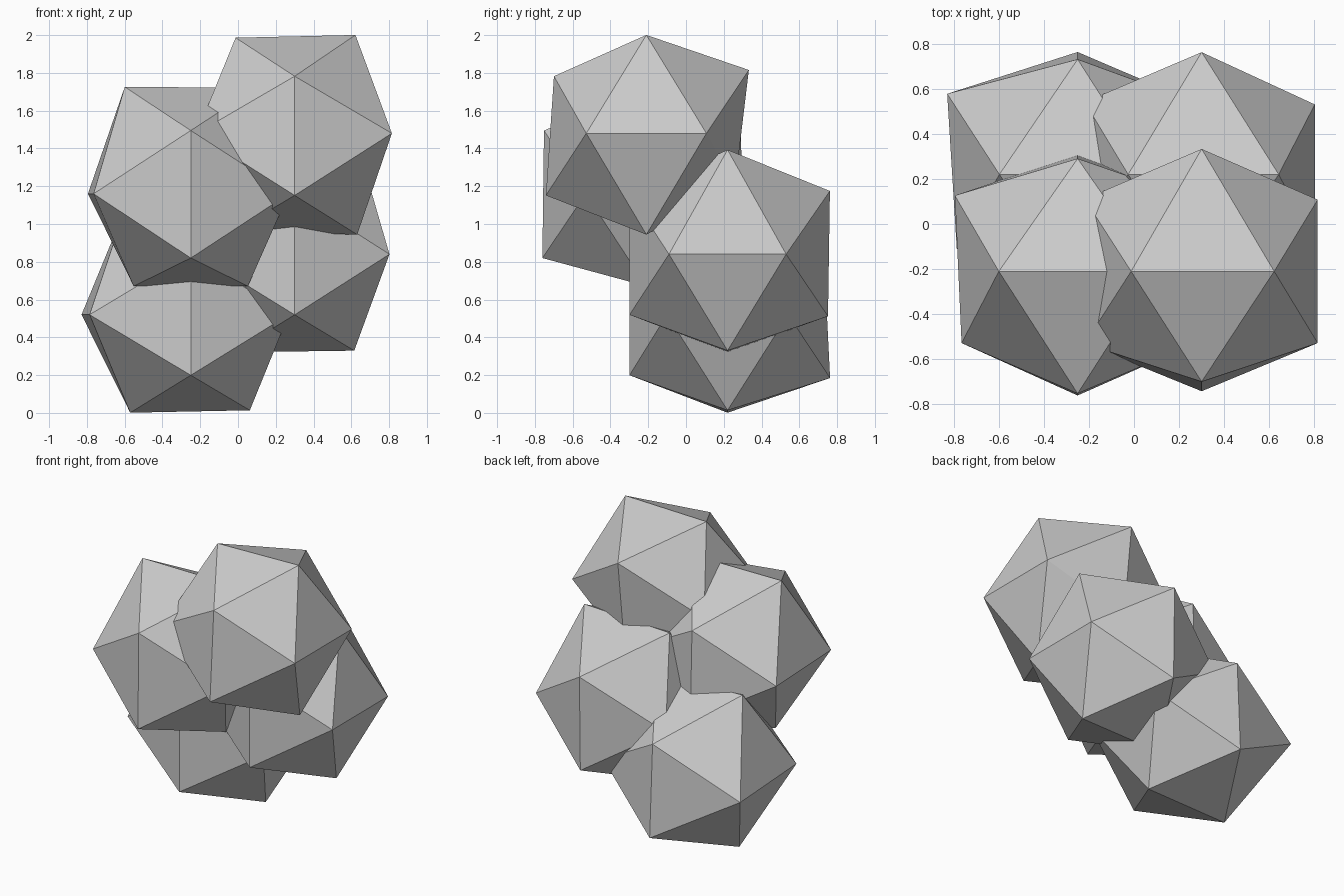
import bpy
import bmesh
from mathutils import Vector

if "Cube" in bpy.data.objects:
    bpy.data.objects.remove(bpy.data.objects["Cube"])

A, B = 0.5257, 0.8507  # unit icosahedron coordinates
SIGNS = [(-1, -1), (-1, 1), (1, -1), (1, 1)]


def faceted_ball(name, centre, xy, yz, xz):
    """Slightly irregular icosahedron; radii given per corner for each of its
    three golden rectangles, in the order -- -+ +- ++."""
    bm = bmesh.new()
    for (s, t), r1, r2, r3 in zip(SIGNS, xy, yz, xz):
        bm.verts.new(Vector((s * B, t * A, 0)) * r1)
        bm.verts.new(Vector((0, s * B, t * A)) * r2)
        bm.verts.new(Vector((s * A, 0, t * B)) * r3)
    bmesh.ops.convex_hull(bm, input=bm.verts[:])
    bmesh.ops.recalc_face_normals(bm, faces=bm.faces[:])
    mesh = bpy.data.meshes.new(name)
    bm.to_mesh(mesh)
    bm.free()
    obj = bpy.data.objects.new(name, mesh)
    obj.location = centre
    bpy.context.collection.objects.link(obj)
    return obj


# Two front clumps, stacked high
faceted_ball("upper_right_clump", (0.30, -0.21, 1.48),
             (0.61, 0.61, 0.605, 0.605), (0.625, 0.575, 0.55, 0.638), (0.61, 0.595, 0.63, 0.612))
faceted_ball("upper_left_clump", (-0.25, -0.21, 1.16),
             (0.605, 0.64, 0.61, 0.61), (0.647, 0.637, 0.61, 0.588), (0.575, 0.665, 0.575, 0.66))
# Two back clumps, sitting lower
faceted_ball("lower_right_clump", (0.30, 0.22, 0.84),
             (0.61, 0.61, 0.59, 0.59), (0.61, 0.61, 0.625, 0.637), (0.61, 0.62, 0.60, 0.65))
faceted_ball("lower_left_clump", (-0.25, 0.22, 0.52),
             (0.63, 0.68, 0.61, 0.61), (0.61, 0.61, 0.638, 0.60), (0.61, 0.66, 0.595, 0.62))
